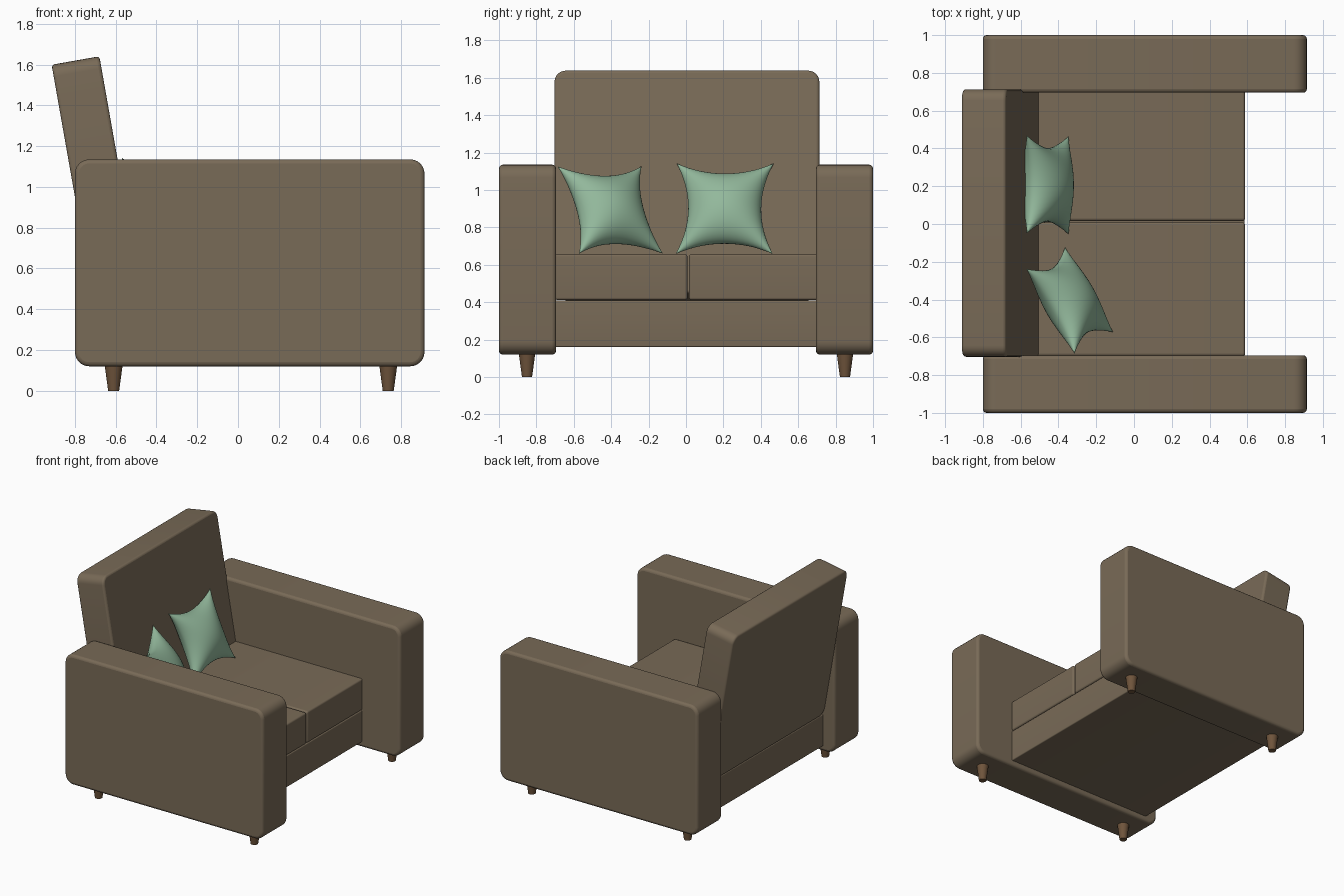
import bpy, bmesh, math
from mathutils import Vector, Matrix

if "Cube" in bpy.data.objects:
    bpy.data.objects.remove(bpy.data.objects["Cube"])


def material(name, rgb):
    m = bpy.data.materials.new(name)
    m.diffuse_color = (*rgb, 1)
    m.use_nodes = True
    m.node_tree.nodes["Principled BSDF"].inputs["Base Color"].default_value = m.diffuse_color
    return m


FABRIC = material("brown_fabric", (0.19, 0.145, 0.095))
GREEN = material("green_fabric", (0.29, 0.48, 0.33))
WOOD = material("leg_wood", (0.16, 0.09, 0.045))


def add(name, bm, mat, angle=40):
    bmesh.ops.recalc_face_normals(bm, faces=bm.faces)
    me = bpy.data.meshes.new(name)
    bm.to_mesh(me)
    bm.free()
    me.materials.append(mat)
    ob = bpy.data.objects.new(name, me)
    bpy.context.collection.objects.link(ob)
    bpy.ops.object.select_all(action='DESELECT')
    ob.select_set(True)
    bpy.context.view_layer.objects.active = ob
    bpy.ops.object.shade_smooth_by_angle(angle=math.radians(angle))
    return ob


def slab(name, lo, hi, axis='y', radius=0.06, bevel=0.02, tilt=0):
    """Rounded rectangle extruded along an axis, with softened rims."""
    lo, hi = Vector(lo), Vector(hi)
    size = hi - lo
    w, d = (size.x, size.y) if axis == 'y' else (size.y, size.x)
    h = size.z
    pts = []
    for k, (sx, sz) in enumerate(((1, 1), (-1, 1), (-1, -1), (1, -1))):
        for i in range(7):
            a = math.radians(90 * k + 15 * i)
            pts.append((sx * (w / 2 - radius) + radius * math.cos(a),
                        sz * (h / 2 - radius) + radius * math.sin(a)))
    bm = bmesh.new()
    place = (lambda p: (p[0], -d / 2, p[1])) if axis == 'y' else (lambda p: (-d / 2, p[0], p[1]))
    face = bm.faces.new([bm.verts.new(place(p)) for p in pts])
    ext = bmesh.ops.extrude_face_region(bm, geom=[face], use_keep_orig=True)
    verts = [g for g in ext['geom'] if isinstance(g, bmesh.types.BMVert)]
    bmesh.ops.translate(bm, verts=verts, vec=(0, d, 0) if axis == 'y' else (d, 0, 0))
    ob = add(name, bm, FABRIC)
    ob.location = (lo + hi) / 2
    ob.rotation_euler.y = math.radians(tilt)
    mod = ob.modifiers.new("rim", 'BEVEL')
    mod.width, mod.segments = bevel, 3
    mod.limit_method, mod.angle_limit = 'ANGLE', math.radians(40)
    return ob


def leg(name, x, y):
    bm = bmesh.new()
    bmesh.ops.create_cone(bm, cap_ends=True, segments=24, radius1=0.027, radius2=0.046,
                          depth=0.14, matrix=Matrix.Translation((x, y, 0.07)))
    add(name, bm, WOOD)


def pillow(name, centre, across, up, puff=0.125, pinch=0.25, n=24):
    """Two bulging sheets joined along a seam with pulled-out corners."""
    centre, across, up = Vector(centre), Vector(across) / 2, Vector(up) / 2
    normal = across.cross(up).normalized()
    s = [math.sin(math.pi / 2 * (2 * i / n - 1)) for i in range(n + 1)]
    bm = bmesh.new()
    for side in (1, -1):
        rows = []
        for v in s:
            row = []
            for u in s:
                fu, fv = max(0, 1 - u * u), max(0, 1 - v * v)
                a = u * (1 - pinch * fv)
                b = v * (1 - pinch * fu)
                row.append(bm.verts.new(centre + across * a + up * b
                                        + normal * side * puff * (fu * fv) ** 0.55))
            rows.append(row)
        for j in range(n):
            for i in range(n):
                bm.faces.new((rows[j][i], rows[j][i + 1], rows[j + 1][i + 1], rows[j + 1][i]))
    bmesh.ops.remove_doubles(bm, verts=bm.verts, dist=0.0004)
    add(name, bm, GREEN, 80)


# Arms and legs, mirrored left and right
for side, tag in ((1, "far"), (-1, "near")):
    y0, y1 = sorted((side * 0.695, side * 1.0))
    slab(f"{tag}_arm", (-0.80, y0, 0.12), (0.915, y1, 1.135), radius=0.07)
    for x, end in ((-0.61, "back"), (0.737, "front")):
        leg(f"{tag}_{end}_leg", x, side * 0.85)

# Seat base and two cushions
slab("seat_base", (-0.70, -0.70, 0.16), (0.585, 0.70, 0.409), radius=0.008, bevel=0.006)
slab("near_seat_cushion", (-0.60, -0.70, 0.411), (0.588, 0.008, 0.657), radius=0.014, bevel=0.014)
slab("far_seat_cushion", (-0.60, 0.016, 0.411), (0.588, 0.71, 0.657), radius=0.014, bevel=0.014)

# Leaning backrest
slab("backrest", (-0.811, -0.703, 0.419), (-0.573, 0.713, 1.629), axis='x',
     radius=0.06, bevel=0.015, tilt=-10)

# Throw pillows
pillow("far_pillow", (-0.457, 0.207, 0.90), (0, 0.52, 0), (-0.222, 0.005, 0.485))
pillow("near_pillow", (-0.34, -0.405, 0.893), (-0.255, 0.45, 0), (-0.205, -0.115, 0.468))
